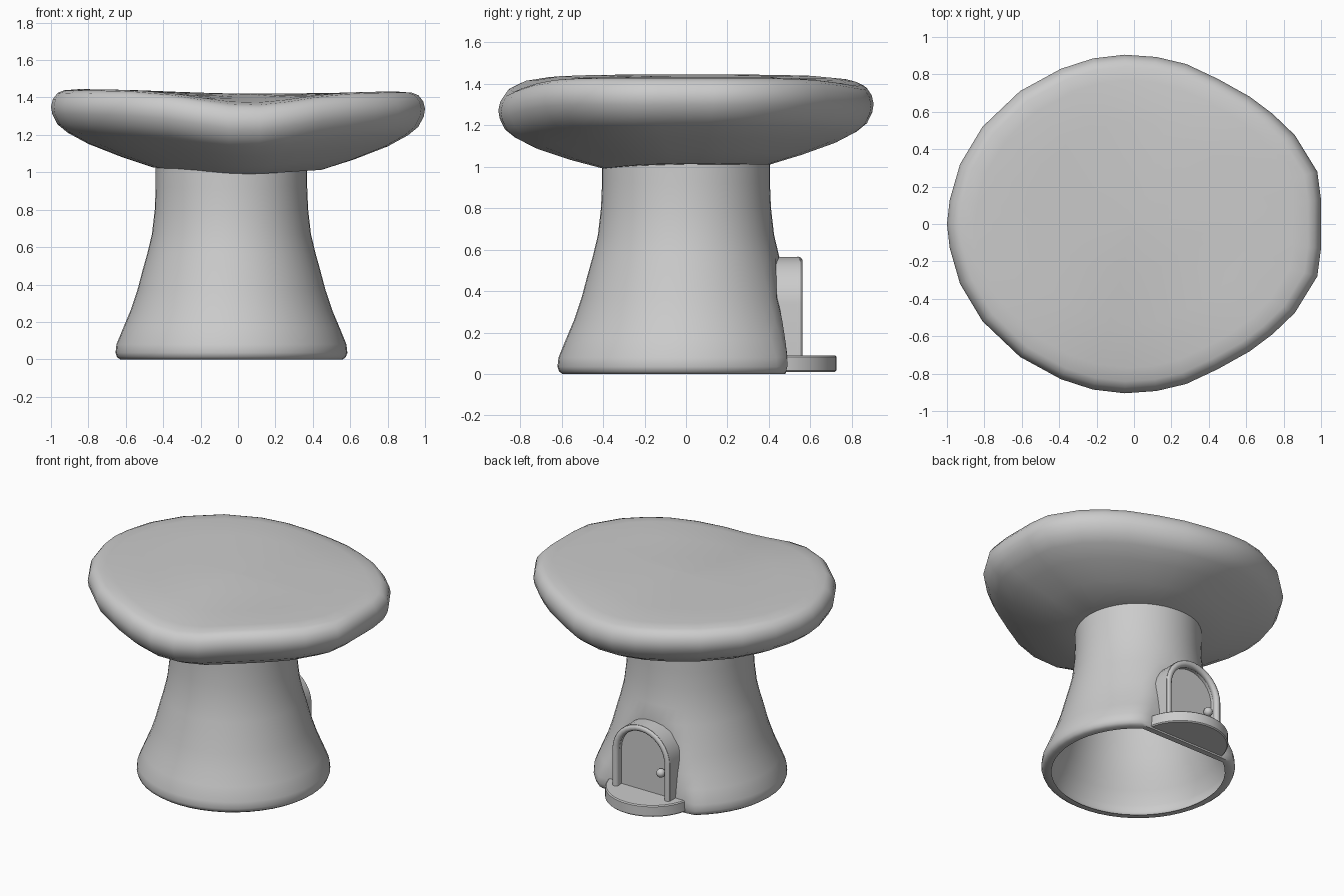
import bpy, bmesh, math

if "Cube" in bpy.data.objects:
    bpy.data.objects.remove(bpy.data.objects["Cube"])

CX = -0.035  # stem and door centre line


def finish(name, bm, angle=40):
    bmesh.ops.remove_doubles(bm, verts=bm.verts, dist=1e-5)
    bmesh.ops.recalc_face_normals(bm, faces=bm.faces)
    me = bpy.data.meshes.new(name)
    bm.to_mesh(me)
    bm.free()
    ob = bpy.data.objects.new(name, me)
    bpy.context.collection.objects.link(ob)
    bpy.ops.object.select_all(action='DESELECT')
    ob.select_set(True)
    bpy.context.view_layer.objects.active = ob
    bpy.ops.object.shade_smooth_by_angle(angle=math.radians(angle))
    return ob


def loft(name, rings, cyclic=False, caps=False, angle=40):
    """Skin a list of closed rings."""
    bm = bmesh.new()
    vs = [[bm.verts.new(p) for p in r] for r in rings]
    n = len(vs[0])
    pairs = list(zip(vs, vs[1:])) + ([(vs[-1], vs[0])] if cyclic else [])
    for a, b in pairs:
        for i in range(n):
            j = (i + 1) % n
            bm.faces.new((a[i], a[j], b[j], b[i]))
    if caps:
        bm.faces.new(vs[0])
        bm.faces.new(vs[-1])
    return finish(name, bm, angle)


def lerp(table, t):
    for (a, u), (b, v) in zip(table, table[1:]):
        if t <= b:
            return u + (v - u) * max(0, t - a) / (b - a)
    return table[-1][1]


# Cap: half outline mirrored in y, swept through a profile, with a dipped front and back lip
half = [(1, .13), (.98, .28), (.86, .475), (.74, .59), (.62, .68), (.45, .775), (.28, .855),
        (.12, .893), (-.05, .905), (-.22, .885), (-.39, .83), (-.61, .71), (-.81, .52),
        (-.93, .32), (-.985, .13)]
outline = [(1, 0)] + half + [(-1, 0)] + [(x, -y) for x, y in reversed(half)]
profile = [(.03, 1.01), (.25, 1.01), (.45, 1.02), (.62, 1.075), (.80, 1.145), (.91, 1.205),
           (.965, 1.25), (.993, 1.305), (1, 1.345), (.99, 1.385), (.965, 1.418), (.93, 1.432),
           (.85, 1.438), (.6, 1.432), (.3, 1.425), (.03, 1.42)]


def cap_z(x, y, z, f):
    front = math.exp(-((x - .07) / .4) ** 2) * max(0, -y / .9) ** 1.3
    back = math.exp(-((x - .15) / .5) ** 2) * max(0, y / .9) ** 2
    return z - .08 * front - .05 * back - .012 * x * (1 - f * f * .5)


rings = [[(x * f, y * f, cap_z(x * f, y * f, z, f)) for x, y in outline] for f, z in profile]
loft("cap", rings, caps=True, angle=60)

# Stem: hollow flared tube, flattened at the back behind the door
outer = [(.595, 0), (.612, .012), (.62, .035), (.615, .08), (.578, .17), (.54, .26), (.503, .37),
         (.474, .48), (.45, .565), (.425, .67), (.41, .8), (.405, .92), (.405, 1.1)]
flat = [(0, .48), (.04, .49), (.09, .49), (.25, .466), (.4, .435), (.47, .433), (.565, .452), (.7, .6)]
SEG = 48


def stem_ring(r, z, inset):
    ring = []
    for i in range(SEG):
        a = 2 * math.pi * i / SEG
        y = min((r - inset) * math.sin(a), lerp(flat, z) - inset)
        ring.append((CX + (r - inset) * math.cos(a), y, z))
    return ring


loft("stem", [stem_ring(r, z, .04) for r, z in reversed(outer)]
     + [stem_ring(r, z, 0) for r, z in outer], angle=50)


# Door parts share one arch outline
def arch(hw, y, z0=.05, spring=.34, n=16):
    pts = [(CX + hw, y, z0)]
    for i in range(n + 1):
        a = math.pi * i / n
        pts.append((CX + hw * math.cos(a), y, spring + hw * math.sin(a)))
    return pts + [(CX - hw, y, z0)]


loft("door_surround", [arch(.225, .42), arch(.225, .55), arch(.185, .55), arch(.185, .42)], cyclic=True)
loft("door_panel", [arch(.2, .43), arch(.2, .505)], caps=True)

# Rounded trim around the arch
cu = bpy.data.curves.new("door_trim", 'CURVE')
cu.dimensions = '3D'
cu.bevel_depth = .023
cu.bevel_resolution = 3
cu.use_fill_caps = True
path = arch(.203, .54)
sp = cu.splines.new('POLY')
sp.points.add(len(path) - 1)
for p, co in zip(sp.points, path):
    p.co = (*co, 1)
bpy.context.collection.objects.link(bpy.data.objects.new("door_trim", cu))

# Knob
bm = bmesh.new()
bmesh.ops.create_uvsphere(bm, u_segments=16, v_segments=10, radius=.03)
bmesh.ops.translate(bm, verts=bm.verts, vec=(-.175, .53, .26))
finish("door_knob", bm)

# Rounded doorstep, cut off where it meets the stem
a0 = math.asin((.45 - .42) / .305)
angles = [a0 + (math.pi - 2 * a0) * i / 24 for i in range(25)]


def step_ring(r, z):
    return [(CX + r * math.cos(a), .42 + r * math.sin(a), z) for a in angles]


loft("doorstep", [step_ring(.298, .01), step_ring(.305, .017), step_ring(.305, .083),
                  step_ring(.298, .09)], caps=True)
